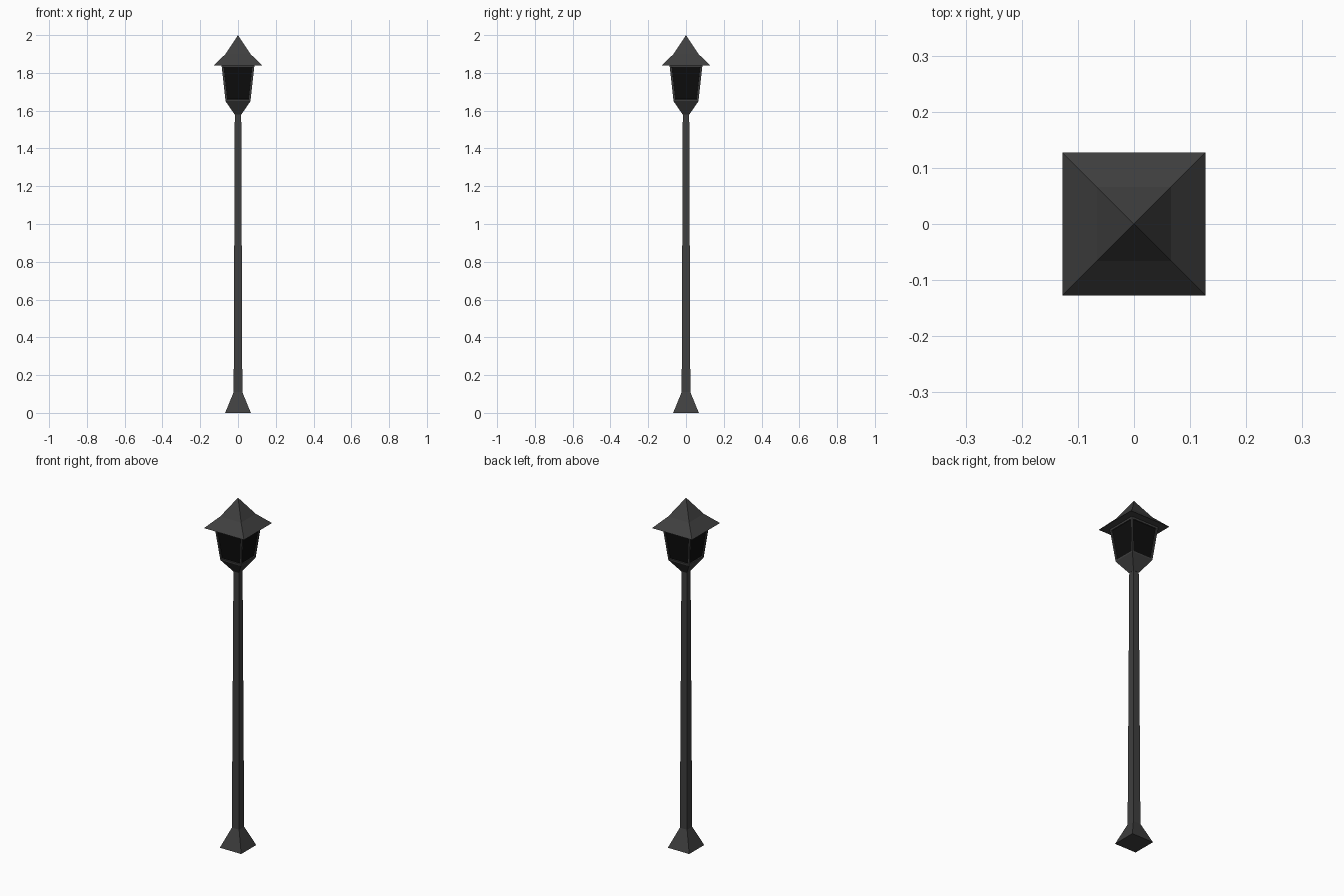
import bpy, bmesh

if "Cube" in bpy.data.objects:
    bpy.data.objects.remove(bpy.data.objects["Cube"])


def material(name, value):
    m = bpy.data.materials.new(name)
    m.diffuse_color = (value, value, value, 1)
    m.use_nodes = True
    m.node_tree.nodes["Principled BSDF"].inputs["Base Color"].default_value = m.diffuse_color
    return m


iron = material("dark_iron", 0.05)
glass = material("black_glass", 0.004)


def square_loft(name, profile):
    """Square-section solid through (half width, height) levels; zero width makes a tip."""
    bm = bmesh.new()
    rings = []
    for r, z in profile:
        corners = [(0, 0)] if r == 0 else [(-r, -r), (r, -r), (r, r), (-r, r)]
        rings.append([bm.verts.new((x, y, z)) for x, y in corners])
    sides = []
    for a, b in zip(rings, rings[1:]):
        for i in range(4):
            j = (i + 1) % 4
            top = [b[0]] if len(b) == 1 else [b[j], b[i]]
            sides.append(bm.faces.new([a[i], a[j]] + top))
    for ring in (rings[0], rings[-1]):
        if len(ring) == 4:
            bm.faces.new(ring)
    bmesh.ops.recalc_face_normals(bm, faces=bm.faces)
    return bm, name, sides


def finish(bm, name):
    mesh = bpy.data.meshes.new(name)
    bm.to_mesh(mesh)
    bm.free()
    mesh.materials.append(iron)
    mesh.materials.append(glass)
    ob = bpy.data.objects.new(name, mesh)
    bpy.context.collection.objects.link(ob)


# flared foot, tapering post, and cup under the lantern
parts = {
    "foot": [(0.068, 0), (0.023, 0.11)],
    "post": [(0.023, 0.11), (0.017, 1.59)],
    "lantern_cup": [(0.018, 1.58), (0.066, 1.65)],
    # roof with flared eaves
    "roof": [(0.127, 1.84), (0.066, 1.90), (0, 2.0)],
}
for name, profile in parts.items():
    bm, name, _ = square_loft(name, profile)
    finish(bm, name)

# lantern body: framed sides with recessed dark panes
bm, name, sides = square_loft("lantern_body", [(0.066, 1.65), (0.087, 1.84)])
bmesh.ops.inset_individual(bm, faces=sides, thickness=0.010, use_even_offset=True)
bmesh.ops.inset_individual(bm, faces=sides, thickness=0.0005, depth=-0.006)
for f in sides:
    f.material_index = 1
finish(bm, name)
